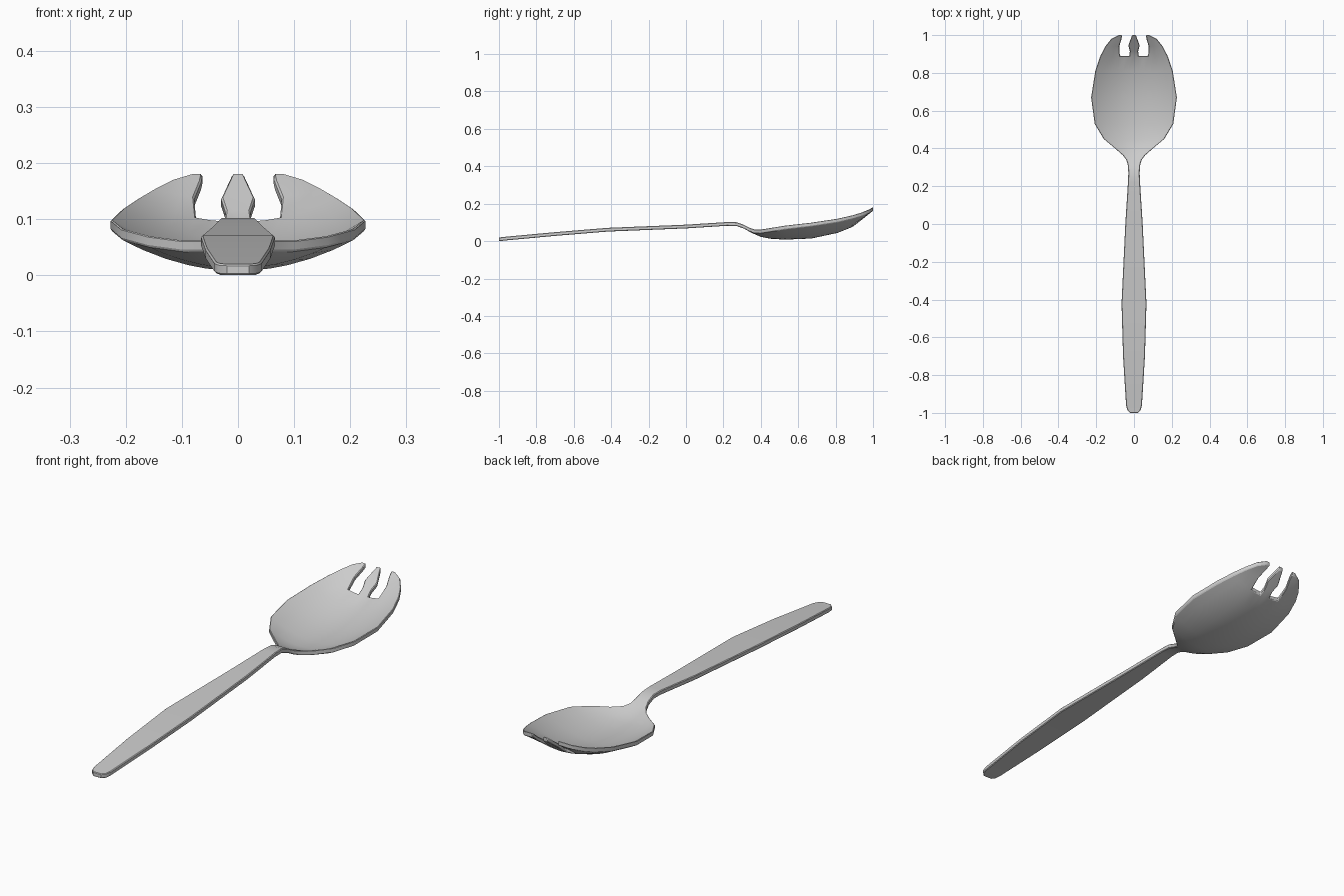
import bpy
import bmesh

if "Cube" in bpy.data.objects:
    bpy.data.objects.remove(bpy.data.objects["Cube"], do_unlink=True)

THICKNESS = 0.02

# Stations along the length: y, half width, centre height, rim height
HANDLE = [(-1, .02, .02), (-.985, .035, .021), (-.96, .042, .024), (-.7, .058, .048),
          (-.42, .066, .071), (0, .046, .088), (.22, .032, .102), (.27, .03, .101)]
BOWL = [(.31, .032, .087, .087), (.34, .041, .07, .071), (.365, .06, .058, .063),
        (.4, .1, .043, .063), (.45, .16, .033, .071), (.53, .208, .028, .084),
        (.67, .227, .034, .1), (.81, .205, .064, .121), (.89, .178, .096, .139)]
TIPS = [(.94, .152, .134, .154), (.98, .12, .168, .17), (1, .08, .182, .182)]
STATIONS = [(y, w, z, z) for y, w, z in HANDLE] + BOWL + TIPS

# Column positions across the half width, and the columns the tines grow from
HALF = [.14, .28, .42, .62, .82, 1]
COLUMNS = [-f for f in reversed(HALF)] + [0] + HALF
MIDDLE_TINE = slice(5, 8)
SIDE_TINE = slice(9, 13)


def height(x, y):
    """Height of the dished upper surface at a point."""
    for a, b in zip(STATIONS, STATIONS[1:]):
        if y <= b[0]:
            break
    t = (y - a[0]) / (b[0] - a[0])
    width, centre, rim = (p + (q - p) * t for p, q in zip(a[1:], b[1:]))
    return centre + (rim - centre) * (x / width) ** 2


def add_row(bm, xs, y):
    return [bm.verts.new((x, y, height(x, y))) for x in xs]


def join_rows(bm, rows):
    for low, high in zip(rows, rows[1:]):
        for i in range(len(low) - 1):
            bm.faces.new((low[i], low[i + 1], high[i + 1], high[i]))


def add_tine(bm, root, sections):
    """Grow a tine from root vertices; sections hold y, left x and right x."""
    n = len(root) - 1
    rows = [root]
    for y, left, right in sections:
        rows.append(add_row(bm, [left + (right - left) * i / n for i in range(n + 1)], y))
    join_rows(bm, rows)


# Handle and bowl as one continuous sheet
bm = bmesh.new()
rows = [add_row(bm, [f * w for f in COLUMNS], y) for y, w, *_ in STATIONS[:-len(TIPS)]]
join_rows(bm, rows)

# Three tines at the front of the bowl
root = rows[-1]
add_tine(bm, root[MIDDLE_TINE], [(.915, -.022, .022), (.945, -.03, .03), (1, -.01, .01)])
side = [(.94, .078, .152), (.98, .066, .12), (1, .063, .08)]
add_tine(bm, root[SIDE_TINE], side)
add_tine(bm, root[::-1][SIDE_TINE], [(y, -a, -b) for y, a, b in side])

# Thicken the sheet downwards
result = bmesh.ops.extrude_face_region(bm, geom=bm.faces[:], use_keep_orig=True)
lower = [v for v in result["geom"] if isinstance(v, bmesh.types.BMVert)]
bmesh.ops.translate(bm, verts=lower, vec=(0, 0, -THICKNESS))
bmesh.ops.recalc_face_normals(bm, faces=bm.faces[:])

mesh = bpy.data.meshes.new("spork")
bm.to_mesh(mesh)
bm.free()
spork = bpy.data.objects.new("spork", mesh)
bpy.context.collection.objects.link(spork)

# Plain grey plastic
grey = bpy.data.materials.new("light_grey")
grey.use_nodes = True
colour = (.6, .6, .6, 1)
grey.diffuse_color = colour
grey.node_tree.nodes["Principled BSDF"].inputs["Base Color"].default_value = colour
mesh.materials.append(grey)

# Softened edges and smooth shading
bevel = spork.modifiers.new("soft_edges", "BEVEL")
bevel.width = .003
bevel.segments = 1
bevel.limit_method = "ANGLE"
bevel.angle_limit = .8
bpy.context.view_layer.objects.active = spork
spork.select_set(True)
bpy.ops.object.shade_smooth_by_angle(angle=.7)
